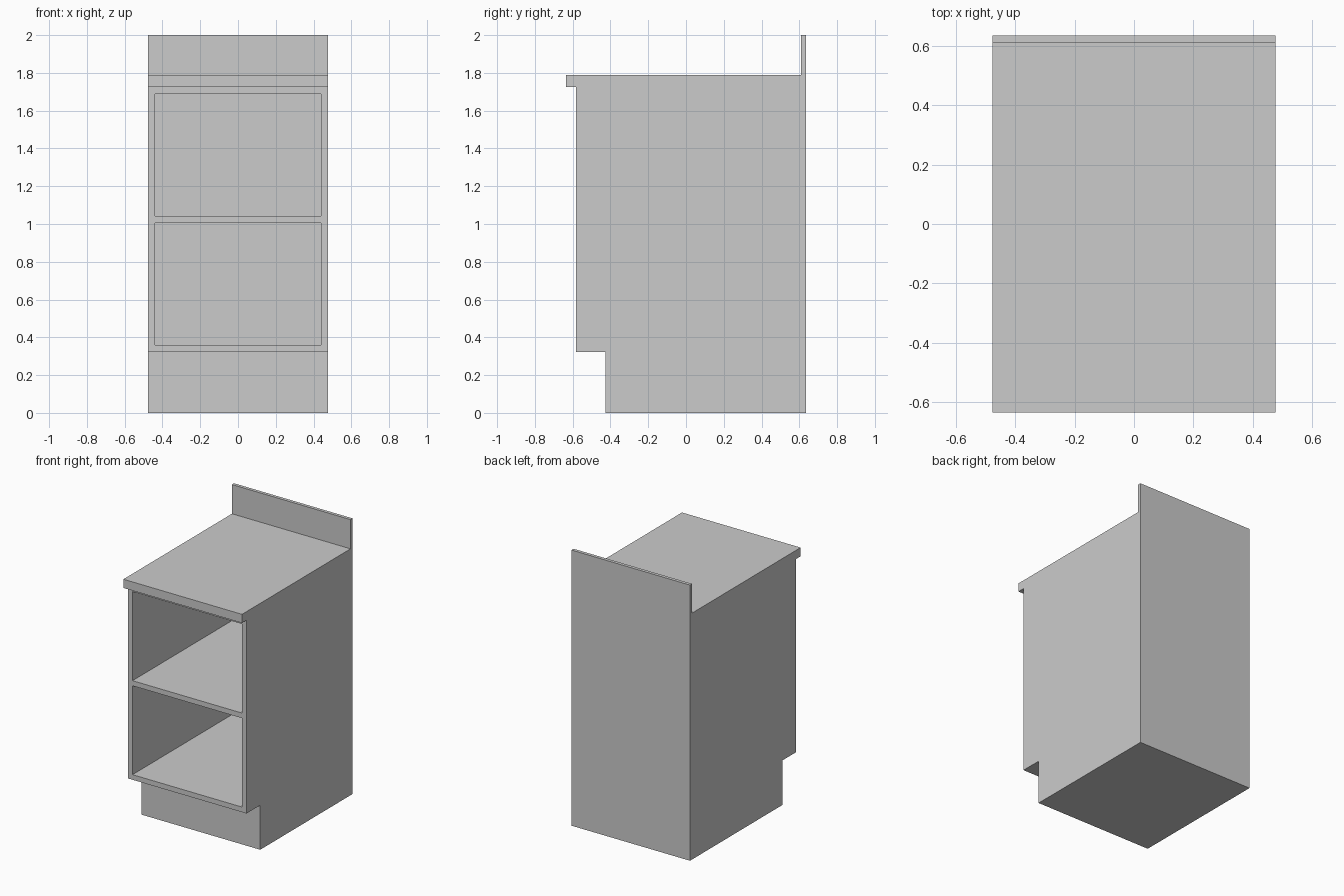
import bpy, bmesh
from mathutils import Vector

if "Cube" in bpy.data.objects:
    bpy.data.objects.remove(bpy.data.objects["Cube"])

HALF_W, FRONT, BACK = 0.476, -0.582, 0.634
INNER_BACK, PANEL = 0.61, 0.037


def finish(bm, name):
    bmesh.ops.recalc_face_normals(bm, faces=bm.faces)
    mesh = bpy.data.meshes.new(name)
    bm.to_mesh(mesh)
    bm.free()
    obj = bpy.data.objects.new(name, mesh)
    bpy.context.collection.objects.link(obj)
    return obj


def box(name, lo, hi):
    bm = bmesh.new()
    bmesh.ops.create_cube(bm, size=1)
    lo, hi = Vector(lo), Vector(hi)
    for v in bm.verts:
        v.co = (lo + hi) / 2 + v.co * (hi - lo)
    return finish(bm, name)


# Cabinet carcass: side profile (y, z) with toe kick, worktop lip and backsplash
profile = [(-0.425, 0), (BACK, 0), (BACK, 2), (INNER_BACK, 2), (INNER_BACK, 1.788),
           (-0.634, 1.788), (-0.634, 1.725), (FRONT, 1.725), (FRONT, 0.323), (-0.425, 0.323)]
bm = bmesh.new()
side = bm.faces.new([bm.verts.new((-HALF_W, y, z)) for y, z in profile])
ext = bmesh.ops.extrude_face_region(bm, geom=[side], use_keep_orig=True)
bmesh.ops.translate(bm, vec=(2 * HALF_W, 0, 0),
                    verts=[g for g in ext["geom"] if isinstance(g, bmesh.types.BMVert)])
bmesh.ops.recalc_face_normals(bm, faces=bm.faces)

# Open compartment: inset the front face and push it back
front = next(f for f in bm.faces if all(abs(v.co.y - FRONT) < 1e-4 for v in f.verts))
bmesh.ops.inset_individual(bm, faces=[front], thickness=PANEL, use_even_offset=True)
inner = bmesh.ops.extrude_discrete_faces(bm, faces=[front])["faces"][0]
for v in inner.verts:
    v.co.y = INNER_BACK
finish(bm, "cabinet_carcass")

# Middle shelf, flush with the front frame
inside = HALF_W - PANEL
box("middle_shelf", (-inside, FRONT, 1.005), (inside, INNER_BACK, 1.042))
